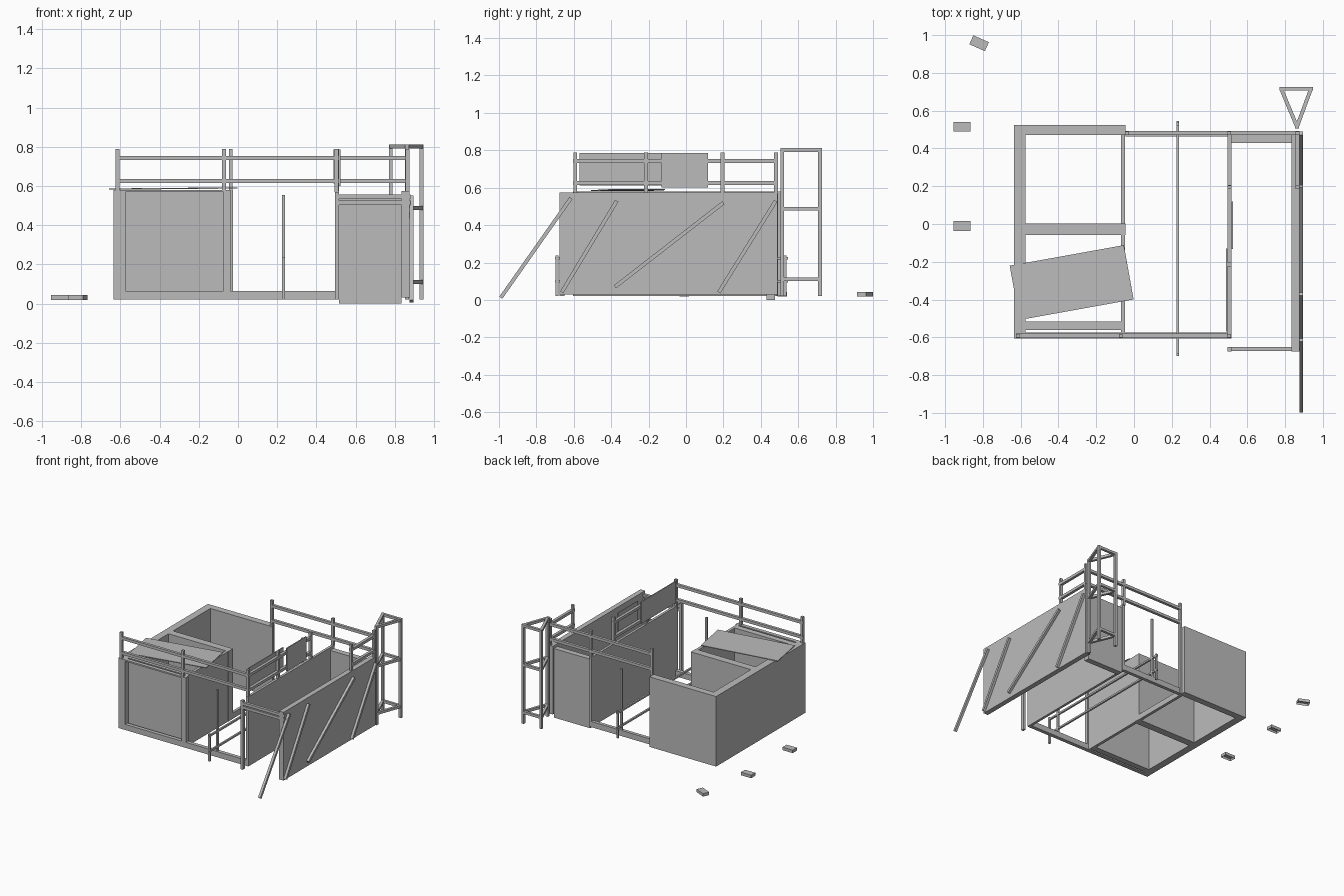
import bpy, bmesh, math
from mathutils import Vector, Matrix

cube = bpy.data.objects.get("Cube")
if cube:
    bpy.data.objects.remove(cube)

mat = bpy.data.materials.new("plain_grey")
GREY = (0.5, 0.5, 0.5, 1)
mat.use_nodes = True
mat.diffuse_color = GREY
mat.node_tree.nodes["Principled BSDF"].inputs["Base Color"].default_value = GREY


def finish(name, bm):
    mesh = bpy.data.meshes.new(name)
    bm.to_mesh(mesh)
    bm.free()
    mesh.materials.append(mat)
    obj = bpy.data.objects.new(name, mesh)
    bpy.context.collection.objects.link(obj)
    return obj


def box(name, x, y, z):
    """Box from (min, max) pairs."""
    bm = bmesh.new()
    bmesh.ops.create_cube(bm, size=1)
    for v in bm.verts:
        v.co = [(a + b) / 2 + c * (b - a) for (a, b), c in zip((x, y, z), v.co)]
    return finish(name, bm)


def bar(name, start, end, width=0.022):
    """Square bar between two points."""
    a, b = Vector(start), Vector(end)
    d = b - a
    side = Vector((0, 1, 0)) if abs(d.x) > abs(d.y) + abs(d.z) else Vector((1, 0, 0))
    side = (side - d * side.dot(d) / d.length_squared).normalized()
    up = d.normalized().cross(side)
    rot = Matrix((side, up, d.normalized())).transposed().to_4x4()
    bm = bmesh.new()
    bmesh.ops.create_cube(bm, size=1)
    size = Matrix.Diagonal((width, width, d.length, 1))
    bm.transform(Matrix.Translation((a + b) / 2) @ rot @ size)
    return finish(name, bm)


LOW, TOP = 0.02, 0.58
wall, sill = (LOW, TOP), (LOW, 0.065)

# Left bay: walls, partition and frame, open above and below
box("bay_outer_wall", (-0.634, -0.575), (-0.605, 0.525), wall)
box("bay_back_wall", (-0.575, -0.045), (0.472, 0.525), wall)
box("bay_partition", (-0.575, -0.045), (-0.057, 0.002), wall)
box("bay_front_panel", (-0.575, -0.07), (-0.562, -0.515), wall)
box("bay_inner_wall", (-0.07, -0.047), (-0.575, -0.057), wall)
box("bay_front_post", (-0.075, -0.037), (-0.605, -0.575), wall)
box("bay_front_lintel", (-0.575, -0.075), (-0.605, -0.575), (0.568, TOP))
box("bay_side_sill", (-0.07, -0.047), (-0.575, 0.472), sill)

# Walkway sills
box("front_sill", (-0.575, 0.515), (-0.605, -0.575), sill)
box("back_sill", (-0.045, 0.5), (0.463, 0.49), sill)

# Loose cover lying skewed on the left bay
cover = box("loose_cover", (-0.307, 0.307), (-0.146, 0.146), (-0.003, 0.003))
cover.location = (-0.33, -0.31, 0.587)
cover.rotation_euler = (0, math.radians(-0.5), math.radians(10.2))

# Right bay: two long walls, a back wall, open front with two bars
box("right_bay_inner_wall", (0.495, 0.515), (-0.605, 0.485), (LOW, 0.575))
box("right_bay_outer_wall", (0.835, 0.875), (-0.675, 0.49), (0.03, 0.575))
box("right_bay_back_wall", (0.515, 0.835), (0.43, 0.475), (0, 0.552))
box("right_bay_front_post", (0.495, 0.515), (-0.675, -0.65), (LOW, 0.57))
for z in (0.515, 0.545):
    bar("right_bay_front_bar", (0.5, -0.661, z), (0.88, -0.661, z))

# Sloping braces on the outer wall, the first one leaning on the ground
for y0, z0, y1, z1 in ((-0.99, 0.012, -0.615, 0.545), (-0.665, 0.04, -0.37, 0.53),
                       (-0.38, 0.07, 0.2, 0.52), (0.175, 0.04, 0.48, 0.53)):
    bar("sloping_brace", (0.885, y0, z0), (0.885, y1, z1), 0.02)


def railing(name, start, end, posts):
    """Two rails between plan points, with posts at fractions along them."""
    a, b = Vector((*start, 0)), Vector((*end, 0))
    along = (b - a).normalized() * 0.011
    for z in (0.625, 0.743):
        up = Vector((0, 0, z))
        bar(name + "_rail", a + up - along, b + up + along)
    for t in posts:
        p = a.lerp(b, t)
        bar(name + "_post", (p.x, p.y, 0.57), (p.x, p.y, 0.788), 0.02)


# Railings round the walkway and the right bay
railing("front_railing", (-0.615, -0.592), (0.503, -0.592), (0, 0.487, 1))
railing("back_railing", (-0.037, 0.481), (0.865, 0.481), (0, 0.6, 1))
railing("inner_railing", (0.505, -0.592), (0.505, 0.195), (0.48, 1))
railing("outer_railing", (0.865, 0.195), (0.865, 0.475), (0,))
bar("back_walkway_post", (-0.037, 0.481, LOW), (-0.037, 0.481, TOP))

# Boards fixed to both sides of the inner railing
box("inner_board", (0.486, 0.494), (-0.57, -0.13), (0.612, 0.785))
box("outer_board", (0.516, 0.524), (-0.132, 0.118), (0.6, 0.785))

# Light barrier along the middle of the walkway
for z in (0.1, 0.222):
    bar("barrier_rail", (0.232, -0.7, z), (0.232, 0.545, z), 0.014)
for y, top in ((-0.69, 0.238), (0.53, 0.238), (-0.592, 0.555), (0.481, 0.555)):
    bar("barrier_post", (0.232, y, LOW), (0.232, y, top), 0.015)

# Three-legged tower with three rings of bars
corners = [(0.779, 0.716), (0.937, 0.716), (0.863, 0.515)]
for i, p in enumerate(corners):
    bar("tower_leg", (*p, LOW), (*p, 0.812), 0.02)
    q = corners[(i + 1) % 3]
    for z in (0.801, 0.488, 0.11):
        bar("tower_ring_bar", (*p, z), (*q, z), 0.02)

# Small blocks on the ground, hollow underneath
for x, y, turn in ((-0.91, 0.515, 0), (-0.91, -0.01, 0), (-0.82, 0.957, -24)):
    bm = bmesh.new()
    bmesh.ops.create_cube(bm, size=1)
    bm.transform(Matrix.Diagonal((0.09, 0.052, 0.024, 1)))
    under = min(bm.faces, key=lambda f: f.calc_center_median().z)
    bmesh.ops.inset_region(bm, faces=[under], thickness=0.007)
    bmesh.ops.translate(bm, verts=under.verts, vec=(0, 0, 0.016))
    block = finish("ground_block", bm)
    block.location = (x, y, 0.031)
    block.rotation_euler.z = math.radians(turn)
